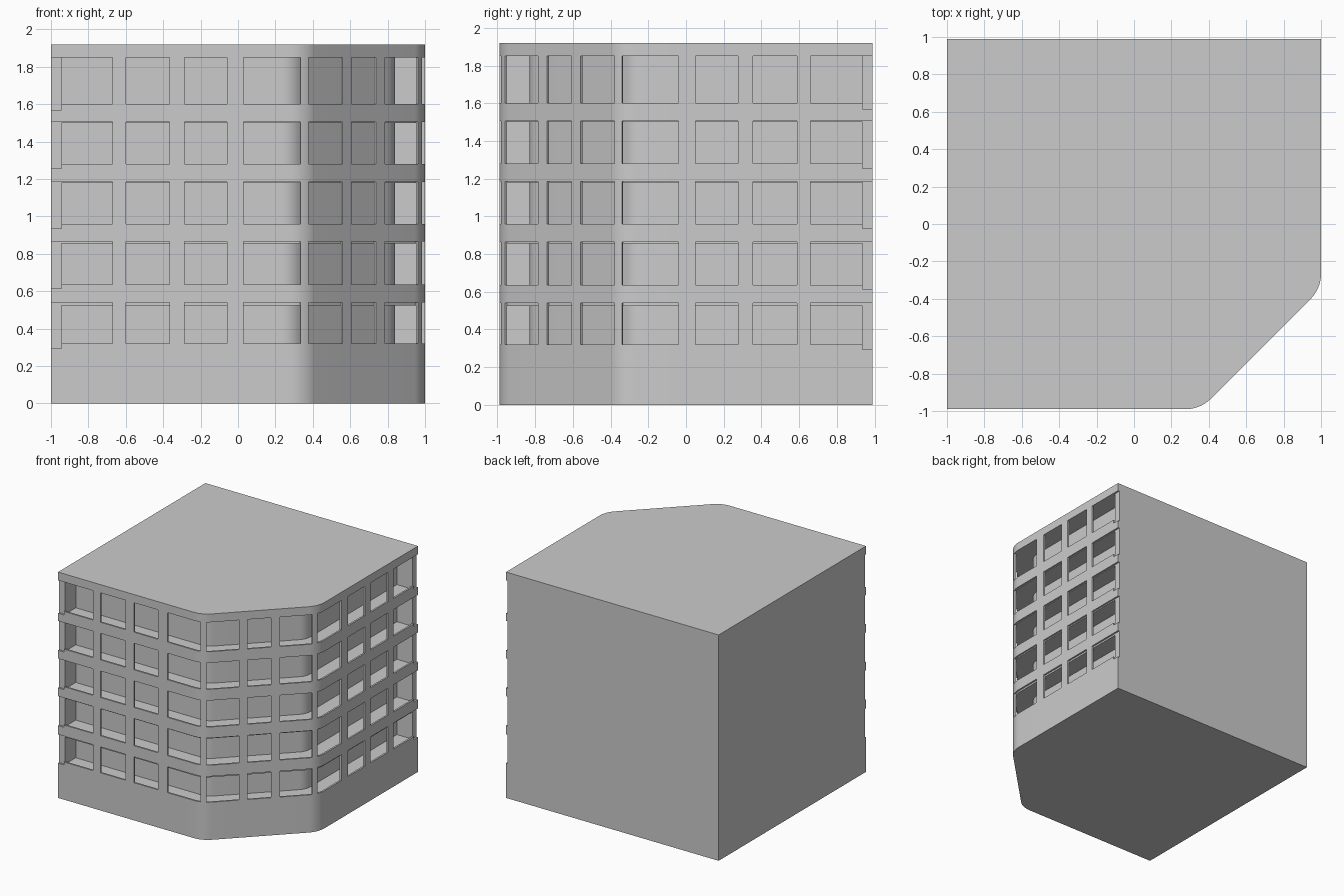
import bpy, bmesh, math
from mathutils import Vector

if "Cube" in bpy.data.objects:
    bpy.data.objects.remove(bpy.data.objects["Cube"])

H, YF, T = 1.92, 0.99, 0.015
ROWS = [(0.295, 0.32, 0.54, 0.525), (0.615, 0.635, 0.865, 0.855),   # floor, sill, head, ceiling
        (0.935, 0.96, 1.185, 1.18), (1.255, 1.28, 1.505, 1.50), (1.57, 1.60, 1.85, 1.85)]


def fillet(prev, corner, nxt, r, n=8):
    # rounded corner points between two straight runs
    p, c, q = Vector(prev), Vector(corner), Vector(nxt)
    a, b = (p - c).normalized(), (q - c).normalized()
    half = a.angle(b) / 2
    centre = c + (a + b).normalized() * (r / math.sin(half))
    d = r / math.tan(half)
    v0, v1 = c + a * d - centre, c + b * d - centre
    w = math.pi - 2 * half
    return [centre + (v0 * math.sin((1 - i / n) * w) + v1 * math.sin(i / n * w)) / math.sin(w)
            for i in range(n + 1)]


def street_line(off, r, start, end):
    # front, chamfered corner and right side, moved inward by off
    k = 1.345 - off * math.sqrt(2)
    x1, y0 = 1 - off, -YF + off
    a, b = (y0 + k, y0), (x1, x1 - k)
    s, e = Vector((start, y0)), Vector((x1, end))
    return [s] + fillet(s, a, b, r) + fillet(a, b, e, r) + [e]


def finish(name, bm):
    me = bpy.data.meshes.new(name)
    bm.to_mesh(me)
    bm.free()
    ob = bpy.data.objects.new(name, me)
    bpy.context.collection.objects.link(ob)
    bpy.ops.object.select_all(action='DESELECT')
    ob.select_set(True)
    bpy.context.view_layer.objects.active = ob
    bpy.ops.object.shade_smooth_by_angle(angle=math.radians(30))
    return ob


def prism(name, outline, z0, z1):
    bm = bmesh.new()
    f = bm.faces.new([bm.verts.new((p[0], p[1], z0)) for p in outline])
    g = bmesh.ops.extrude_face_region(bm, geom=[f])
    bmesh.ops.translate(bm, vec=(0, 0, z1 - z0),
                        verts=[v for v in g['geom'] if isinstance(v, bmesh.types.BMVert)])
    bmesh.ops.recalc_face_normals(bm, faces=bm.faces)
    return finish(name, bm)


# Floor slabs behind the facade, and set-back storeys with end walls
back = [Vector((-1, YF))]
slab = street_line(T, 0.175, -1, YF) + back
room = ([Vector((-1, -YF + T))] + [Vector((-0.945, -YF + T))]
        + street_line(0.16, 0.13, -0.945, 0.935)
        + [Vector((1 - T, 0.935)), Vector((1 - T, YF))] + back)
z = 0
for i, (floor, sill, head, ceil) in enumerate(ROWS):
    prism(f"floor_slab_{i}", slab, z, floor)
    prism(f"storey_{i}", room, floor, ceil)
    z = ceil
prism("roof_slab", slab, z, H)

# Facade sheet: positions along the street line are measured by t = x + y
path = street_line(0, 0.19, -1, YF)
END, NOTCH = 1.99, 1.935
half = [(-END, -0.67 - YF), (-0.60 - YF, -0.365 - YF), (-0.285 - YF, -0.06 - YF),
        (0.03 - YF, -0.645), (-0.585, -0.225), (-0.13, 0.13)]
windows = half + [(-b, -a) for a, b in half[:-1]]


def at(t):
    for p, q in zip(path, path[1:]):
        if t <= q.x + q.y + 1e-6:
            return p.lerp(q, (t - p.x - p.y) / (q.x + q.y - p.x - p.y))
    return path[-1]


def unique(vals):
    out = []
    for v in sorted(vals):
        if not out or v - out[-1] > 0.002:
            out.append(v)
    return out


ts = unique([-END, END, -NOTCH, NOTCH] + [p.x + p.y for p in path] + [t for w in windows for t in w])
ts[-1] = path[-1].x + path[-1].y
zs = unique([0, H] + [v for r in ROWS for v in r[:3]])


def is_open(t, z):
    if not any(a < t < b for a, b in windows):
        return False
    return any((f if abs(t) > NOTCH else s) < z < h for f, s, h, c in ROWS)


bm = bmesh.new()
grid = [[bm.verts.new((*at(t), z)) for z in zs] for t in ts]
for i in range(len(ts) - 1):
    for j in range(len(zs) - 1):
        if not is_open((ts[i] + ts[i + 1]) / 2, (zs[j] + zs[j + 1]) / 2):
            bm.faces.new((grid[i][j], grid[i + 1][j], grid[i + 1][j + 1], grid[i][j + 1]))
bmesh.ops.delete(bm, geom=[v for v in bm.verts if not v.link_faces], context='VERTS')
facade = finish("window_facade", bm)
mod = facade.modifiers.new("wall_thickness", 'SOLIDIFY')
mod.thickness = T
mod.offset = -1
bpy.ops.object.modifier_apply(modifier=mod.name)
bpy.ops.object.shade_smooth_by_angle(angle=math.radians(30))
